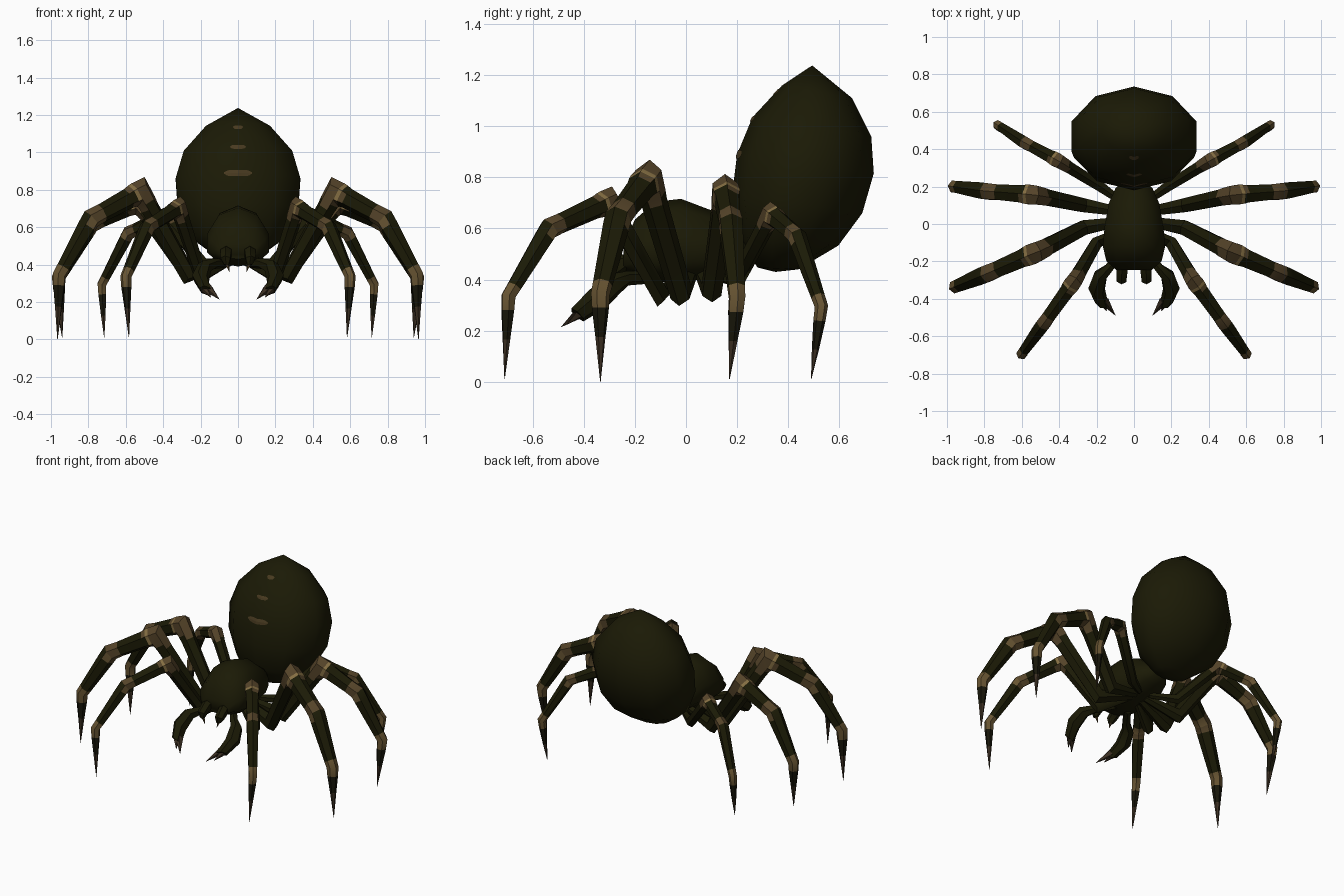
import bpy, bmesh, math
from mathutils import Vector

cube = bpy.data.objects.get("Cube")
if cube:
    bpy.data.objects.remove(cube)


def material(name, rgb):
    m = bpy.data.materials.new(name)
    m.use_nodes = True
    m.diffuse_color = (*rgb, 1)
    m.node_tree.nodes["Principled BSDF"].inputs["Base Color"].default_value = (*rgb, 1)
    return m


MATS = [material("dark_olive", (0.0108, 0.0102, 0.0017)),
        material("joint_brown", (0.09, 0.057, 0.022)),
        material("pale_tan", (0.23, 0.155, 0.055)),
        material("claw_black", (0.009, 0.008, 0.003)),
        material("mark_brown", (0.065, 0.042, 0.014)),
        material("tip_brown", (0.045, 0.029, 0.016)),
        material("ankle_ochre", (0.135, 0.088, 0.032))]
OLIVE, BROWN, TAN, BLACK, MARK, TIP, OCHRE = range(7)


def loft(name, rings, rule=lambda seg, side: OLIVE, angle=50):
    """Skin a list of equal rings, closing both ends."""
    bm = bmesh.new()
    loops = [[bm.verts.new(p) for p in ring] for ring in rings]
    n = len(loops[0])
    for s, (a, b) in enumerate(zip(loops, loops[1:])):
        for k in range(n):
            f = bm.faces.new((a[k], a[(k + 1) % n], b[(k + 1) % n], b[k]))
            f.material_index = rule(s, k)
    bm.faces.new(loops[0]).material_index = rule(0, 0)
    bm.faces.new(loops[-1]).material_index = rule(len(rings) - 2, 0)
    bmesh.ops.remove_doubles(bm, verts=bm.verts, dist=0.0005)
    bmesh.ops.recalc_face_normals(bm, faces=bm.faces)
    mesh = bpy.data.meshes.new(name)
    bm.to_mesh(mesh)
    bm.free()
    for m in MATS:
        mesh.materials.append(m)
    ob = bpy.data.objects.new(name, mesh)
    bpy.context.collection.objects.link(ob)
    bpy.ops.object.select_all(action='DESELECT')
    ob.select_set(True)
    bpy.context.view_layer.objects.active = ob
    bpy.ops.object.shade_smooth_by_angle(angle=math.radians(angle))
    return ob


def tube(name, path, radii, rule=lambda seg, side: OLIVE, sides=6):
    """Mitred tube along a path lying in a roughly vertical plane."""
    pts = [Vector(p) for p in path]
    span = pts[-1] - pts[0]
    across = Vector((span.y, -span.x, 0)).normalized()
    rings = []
    for i, (p, r) in enumerate(zip(pts, radii)):
        d0 = (p - pts[max(i - 1, 0)]).normalized()
        d1 = (pts[min(i + 1, len(pts) - 1)] - p).normalized()
        t = (d0 + d1).normalized()
        mitre = min(1.35, 1 / max(0.3, t.dot(d1 if d1.length else d0)))
        out = across.cross(t).normalized()
        rings.append([p + r * (across * math.sin(a) + out * mitre * math.cos(a))
                      for a in (math.tau * k / sides for k in range(sides))])
    return loft(name, rings, rule)


def toward(a, b, dist):
    a, b = Vector(a), Vector(b)
    return a + (b - a).normalized() * dist


# Abdomen: tilted ten-sided rings given as front (y, z), back (y, z), half width
ABDOMEN = [(.494, 1.238, .494, 1.238, 0), (.376, 1.16, .65, 1.11, .18),
           (.26, 1.035, .725, .96, .305), (.20, .89, .735, .816, .35),
           (.18, .73, .69, .66, .338), (.205, .56, .596, .533, .265),
           (.28, .447, .44, .44, .12), (.35, .43, .35, .43, 0)]
rings = []
for fy, fz, by, bz, rx in ABDOMEN:
    ring = []
    for k in range(10):
        a = math.tau * k / 10
        u = (1 - math.cos(a)) / 2
        ring.append((rx * math.sin(a), fy + (by - fy) * u, fz + (bz - fz) * u))
    rings.append(ring)
abdomen = loft("abdomen", rings)

# Painted bars up the front of the abdomen, wrapped onto its surface
for i, (z, half, tall) in enumerate([(.89, .075, .017), (1.03, .042, .011), (1.135, .026, .01)]):
    bm = bmesh.new()
    cols = []
    for k in range(9):
        x = -1 + k / 4
        h = tall * math.sqrt(max(0.05, 1 - x ** 4))
        cols.append([bm.verts.new((x * half, 0, z + h * v)) for v in (-1, 0, 1)])
    for a, b in zip(cols, cols[1:]):
        for v in range(2):
            bm.faces.new((a[v], b[v], b[v + 1], a[v + 1]))
    mesh = bpy.data.meshes.new("abdomen_bar")
    bm.to_mesh(mesh)
    bm.free()
    mesh.materials.append(MATS[MARK])
    bar = bpy.data.objects.new(f"abdomen_bar_{i + 1}", mesh)
    bpy.context.collection.objects.link(bar)
    wrap = bar.modifiers.new("wrap", 'SHRINKWRAP')
    wrap.target = abdomen
    wrap.wrap_method = 'PROJECT'
    wrap.use_project_y = True
    wrap.use_positive_direction = True
    wrap.offset = 0.003

# Head and thorax: rings along y as (y, half width, bottom, top)
THORAX = [(.25, .05, .48, .56), (.19, .105, .44, .60), (.11, .142, .41, .667),
          (-.02, .166, .39, .716), (-.12, .175, .39, .704), (-.20, .155, .41, .635),
          (-.245, .10, .43, .53)]
rings = []
for y, w, lo, hi in THORAX:
    ring = []
    for k in range(10):
        a = math.tau * k / 10
        c = math.cos(a)
        mid = lo + (hi - lo) * .35
        ring.append((w * math.sin(a), y, mid + c * ((hi - mid) if c > 0 else (mid - lo))))
    rings.append(ring)
loft("head_and_thorax", rings, angle=60)

# Legs: base, elbow, knee, shin joint, ankle, foot tip, thickness
LEGS = {
    "front": ((.04, -.02, .42), (.20, -.10, .34), (.32, -.305, .705),
              (.485, -.535, .60), (.60, -.695, .335), (.583, -.71, .01), .8),
    "second": ((.04, .02, .42), (.27, -.02, .35), (.52, -.15, .79),
               (.785, -.265, .645), (.955, -.335, .345), (.965, -.335, .0), 1.0),
    "third": ((.04, .06, .42), (.27, .10, .36), (.53, .155, .74),
              (.79, .175, .62), (.96, .20, .33), (.94, .17, .01), .95),
    "rear": ((.04, .10, .42), (.18, .20, .40), (.40, .335, .655),
             (.585, .435, .57), (.728, .53, .295), (.715, .49, .01), .7),
}


def leg_colour(seg, side):
    place = min(side, 5 - side)            # 0 top, 1 flank, 2 underside
    if seg in (2, 6):                      # ragged edges of the knee
        return BROWN if side % 2 else OLIVE
    if seg in (3, 4, 5):                   # striped knee
        return TAN if seg == 5 and place < 2 else BROWN
    if seg == 8:                           # above the shin joint
        return (BROWN, BROWN, OCHRE)[place]
    if seg == 9:                           # below the shin joint
        return (OLIVE, OCHRE, BROWN)[place]
    if seg in (11, 12):                    # ankle
        return OCHRE
    return {13: BLACK, 14: TIP}.get(seg, OLIVE)


for side, sx in (("left", 1), ("right", -1)):
    def flip(p):
        return Vector((p[0] * sx, p[1], p[2]))

    for name, (base, elbow, knee, shin, ankle, tip, fat) in LEGS.items():
        path = [base, elbow, toward(knee, elbow, .10 * fat), toward(knee, elbow, .065 * fat),
                knee, toward(knee, shin, .03 * fat), toward(knee, shin, .05 * fat),
                toward(knee, shin, .08 * fat), toward(shin, knee, .07 * fat), shin,
                toward(shin, ankle, .05 * fat), toward(ankle, shin, .045), ankle,
                toward(ankle, tip, .055), toward(ankle, tip, .17), tip]
        radii = [.026, .045, .052, .056, .061, .064, .062, .056, .05, .053, .052,
                 .039, .037, .034, .02, .001]
        tube(f"{side}_{name}_leg", [flip(p) for p in path],
             [r * fat for r in radii], leg_colour)

    # Feelers with a forked claw
    feeler = [(.05, -.12, .41), (.13, -.23, .405), (.18, -.275, .385),
              (.20, -.345, .325), (.172, -.425, .262)]
    tube(f"{side}_feeler", [flip(p) for p in feeler], [.024, .028, .04, .048, .036])
    for label, start, end in (("inner", (.16, -.41, .275), (.10, -.488, .215)),
                              ("outer", (.185, -.40, .28), (.145, -.465, .225))):
        tube(f"{side}_feeler_{label}_claw", [flip(start), flip(end)], [.026, .001],
             lambda seg, k: TIP, 5)

    # Jaws and fangs
    jaw = [(.05, -.17, .47), (.064, -.25, .465), (.066, -.295, .43), (.062, -.30, .40)]
    tube(f"{side}_jaw", [flip(p) for p in jaw], [.03, .034, .03, .015])
    fang = [(.06, -.295, .41), (.045, -.295, .36)]
    tube(f"{side}_fang", [flip(p) for p in fang], [.012, .001], lambda seg, k: BROWN, 5)
